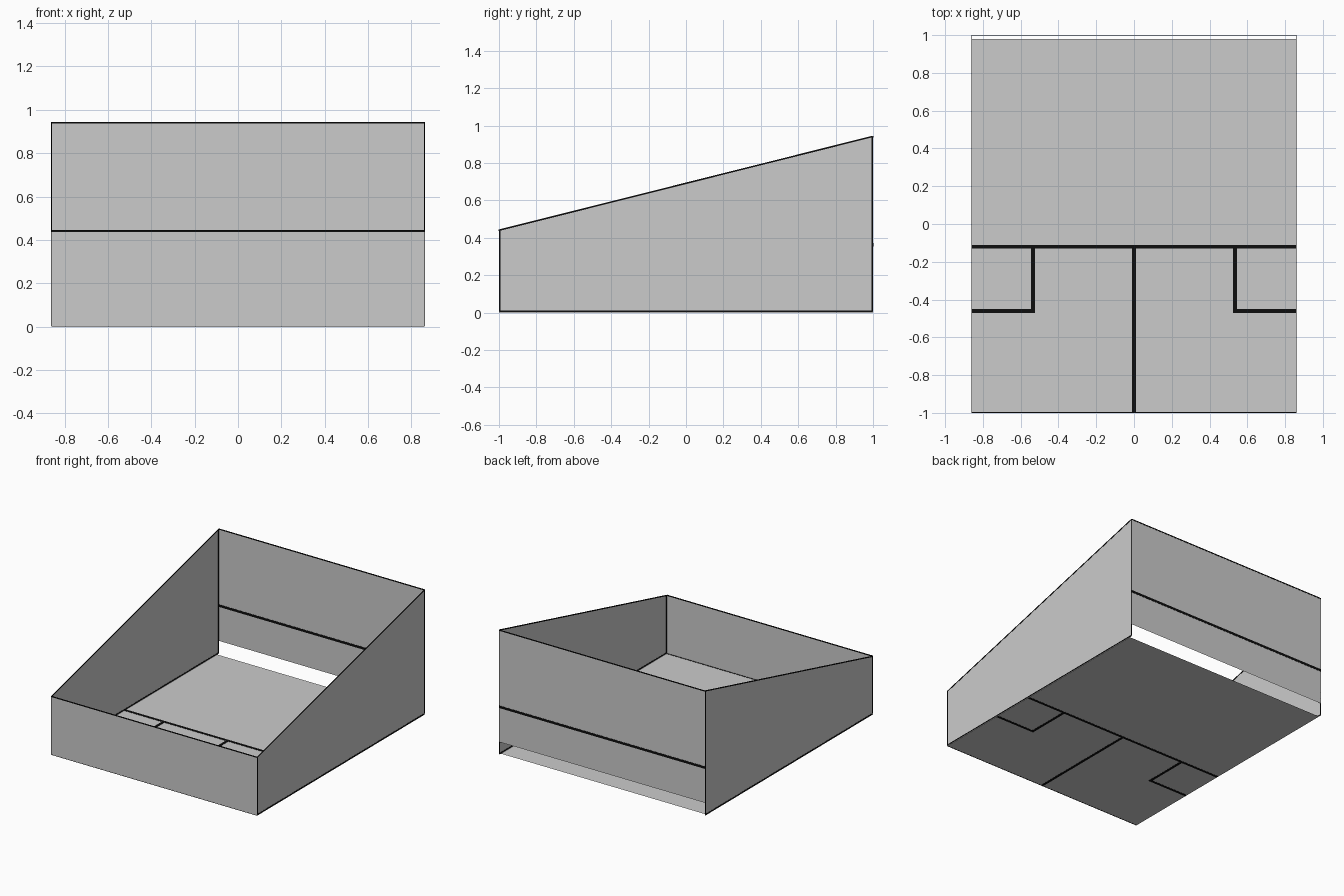
import bpy, bmesh
from mathutils import Vector, Matrix

if "Cube" in bpy.data.objects:
    bpy.data.objects.remove(bpy.data.objects["Cube"])

W, F, B = 0.86, 0.445, 0.945      # half width, front height, back height
RIM, SEAM = 0.008, 0.02           # dark line widths

dark = bpy.data.materials.new("dark_line")
dark.diffuse_color = (0.004, 0.004, 0.004, 1)
dark.use_nodes = True
dark.node_tree.nodes["Principled BSDF"].inputs["Base Color"].default_value = dark.diffuse_color


def finish(name, bm, mat=None):
    me = bpy.data.meshes.new(name)
    bm.to_mesh(me)
    bm.free()
    ob = bpy.data.objects.new(name, me)
    bpy.context.collection.objects.link(ob)
    if mat:
        me.materials.append(mat)
    return ob


def sheet(name, pts):
    bm = bmesh.new()
    bm.faces.new([bm.verts.new(p) for p in pts])
    return finish(name, bm)


def strip(name, p, q, normal, width):
    """Very thin dark band from p to q, lying in the sheet with this normal."""
    p, q, n = Vector(p), Vector(q), Vector(normal)
    along = q - p
    across = n.cross(along).normalized() * width
    n = n * 0.003
    m = Matrix((along, across, n)).transposed().to_4x4()
    m.translation = (p + q) / 2
    bm = bmesh.new()
    bmesh.ops.create_cube(bm, size=1, matrix=m)
    return finish(name, bm, dark)


# Floor and walls: thin sheets, with a gap along the bottom of the back
sheet("floor", [(-W, -1, 0.001), (W, -1, 0.001), (W, 0.98, 0.001), (-W, 0.98, 0.001)])
sheet("front_wall", [(-W, -1, 0), (W, -1, 0), (W, -1, F), (-W, -1, F)])
sheet("back_wall", [(W, 1, 0.097), (-W, 1, 0.097), (-W, 1, B), (W, 1, B)])

h = RIM / 2
for s, side in ((-1, "left"), (1, "right")):
    x = s * W
    pts = [(x, -1, 0), (x, 1, 0), (x, 1, B), (x, -1, F)]
    sheet(side + "_wall", pts if s > 0 else pts[::-1])
    # Dark outline of each side wall
    outline = [(x, -1 + h, 0.008), (x, 1 - h, 0.008), (x, 1 - h, B - h), (x, -1 + h, F - h)]
    for i in range(4):
        strip(side + "_wall_edge", outline[i], outline[(i + 1) % 4], (1, 0, 0), RIM)
    # Corner flap seams in the floor
    z = 0.0015
    strip(side + "_flap_side_seam", (s * 0.535, -0.12, z), (s * 0.535, -0.47, z), (0, 0, 1), SEAM)
    strip(side + "_flap_front_seam", (s * 0.535, -0.46, z), (x, -0.46, z), (0, 0, 1), SEAM)

# Rims and the remaining seams
strip("front_rim", (-W, -1, F - h), (W, -1, F - h), (0, 1, 0), RIM)
strip("back_rim", (-W, 1, B - h), (W, 1, B - h), (0, 1, 0), RIM)
strip("back_seam", (-W, 1, 0.363), (W, 1, 0.363), (0, 1, 0), 0.018)
strip("floor_cross_seam", (-W, -0.12, 0.0015), (W, -0.12, 0.0015), (0, 0, 1), SEAM)
strip("floor_middle_seam", (0, -0.12, 0.0015), (0, -1, 0.0015), (0, 0, 1), SEAM)
strip("floor_front_edge", (-W, -0.998, 0.0015), (W, -0.998, 0.0015), (0, 0, 1), 0.005)
